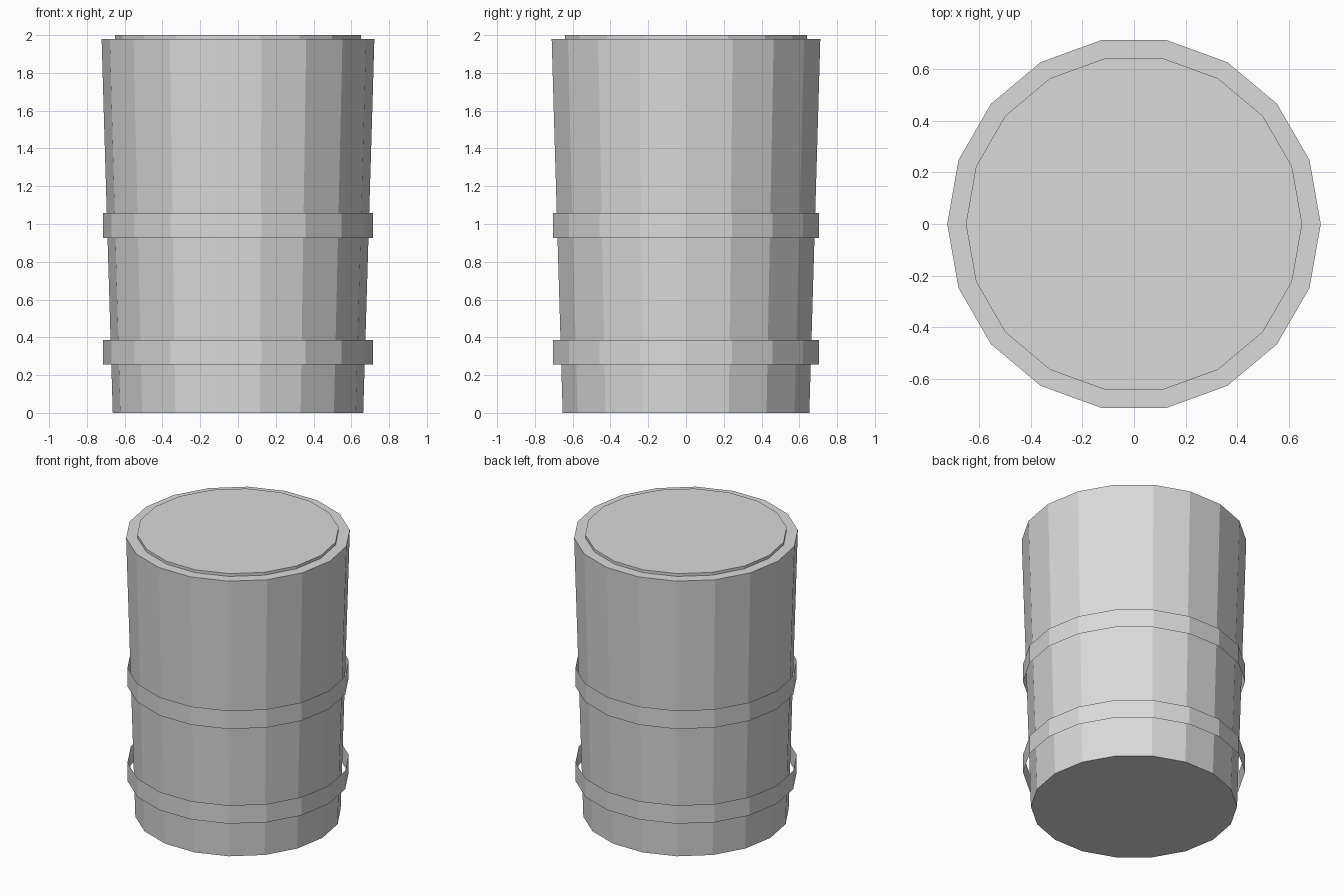
import bpy, bmesh, math

if "Cube" in bpy.data.objects:
    bpy.data.objects.remove(bpy.data.objects["Cube"])

SIDES = 18

grey = bpy.data.materials.new("light_grey")
grey.diffuse_color = (0.7, 0.7, 0.7, 1)
grey.use_nodes = True
grey.node_tree.nodes["Principled BSDF"].inputs["Base Color"].default_value = grey.diffuse_color


def lathe(name, profile, cap_ends):
    """Revolve (radius, z) points into a flat-sided ring stack."""
    bm = bmesh.new()
    rings = []
    for r, z in profile:
        rings.append([bm.verts.new((r * math.cos(2 * math.pi * i / SIDES),
                                    r * math.sin(2 * math.pi * i / SIDES), z))
                      for i in range(SIDES)])
    for low, high in zip(rings, rings[1:]):
        for i in range(SIDES):
            j = (i + 1) % SIDES
            bm.faces.new((low[i], low[j], high[j], high[i]))
    if cap_ends:
        bm.faces.new(list(reversed(rings[0])))
        bm.faces.new(rings[-1])
    mesh = bpy.data.meshes.new(name)
    bm.to_mesh(mesh)
    bm.free()
    mesh.materials.append(grey)
    obj = bpy.data.objects.new(name, mesh)
    bpy.context.collection.objects.link(obj)
    return obj


# Tapered body with flat rim and slightly raised lid
lathe("barrel_body",
      [(0.663, 0), (0.711, 1.6), (0.722, 1.98), (0.65, 1.98), (0.65, 2.0)], True)

# Thin open hoops standing off the body
for name, z in (("lower_hoop", 0.255), ("middle_hoop", 0.927)):
    lathe(name, [(0.714, z), (0.714, z + 0.13)], False)
